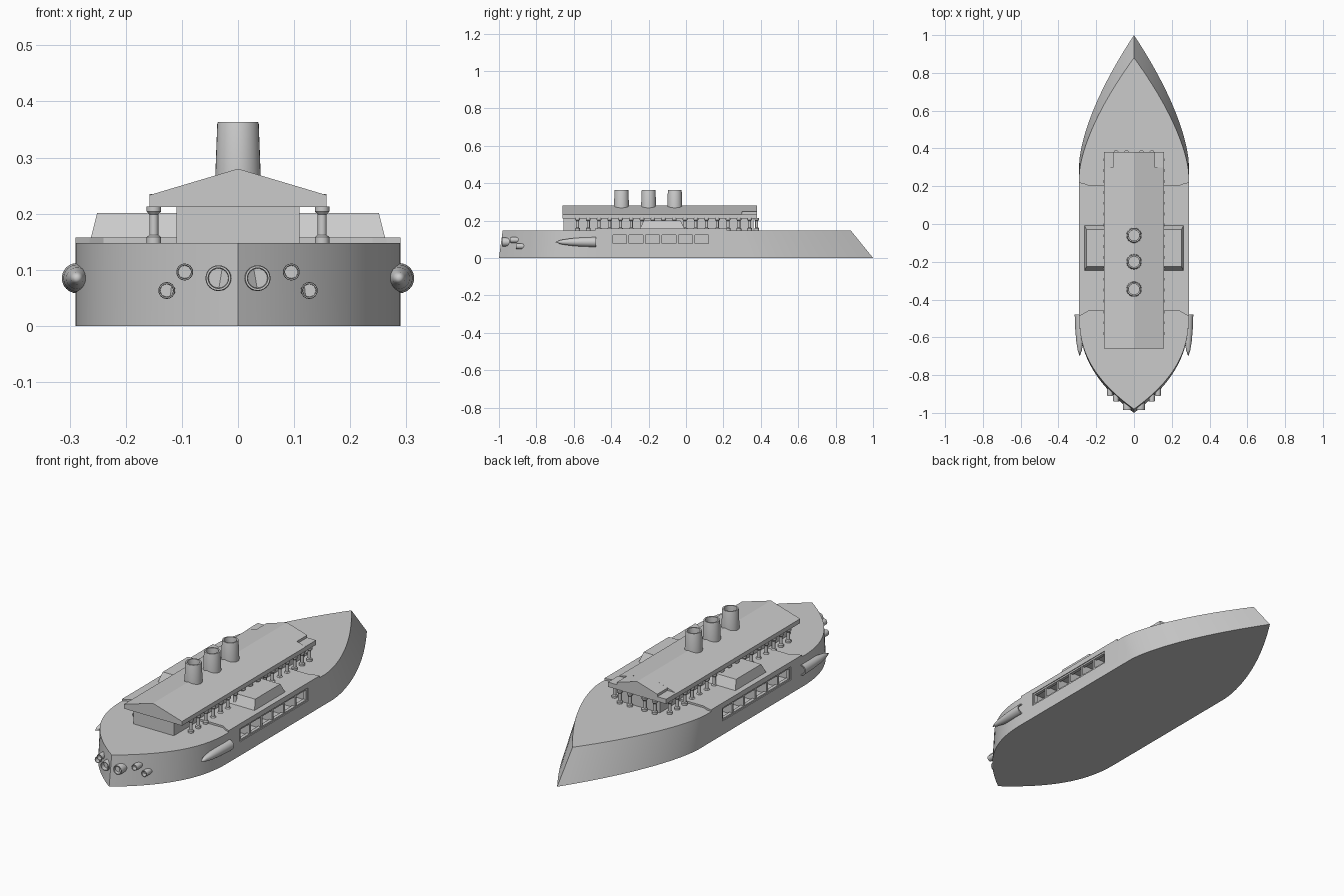
import bpy, bmesh, math
from mathutils import Matrix, Vector

if "Cube" in bpy.data.objects:
    bpy.data.objects.remove(bpy.data.objects["Cube"])


def finish(bm, name, angle=None):
    bmesh.ops.recalc_face_normals(bm, faces=bm.faces)
    me = bpy.data.meshes.new(name)
    bm.to_mesh(me)
    bm.free()
    ob = bpy.data.objects.new(name, me)
    bpy.context.collection.objects.link(ob)
    if angle:
        bpy.ops.object.select_all(action='DESELECT')
        ob.select_set(True)
        bpy.context.view_layer.objects.active = ob
        bpy.ops.object.shade_smooth_by_angle(angle=math.radians(angle))
    return ob


def loft(name, a, b, angle=None):
    """Solid between two matching closed loops of points."""
    bm = bmesh.new()
    va = [bm.verts.new(p) for p in a]
    vb = [bm.verts.new(p) for p in b]
    n = len(va)
    for i in range(n):
        j = (i + 1) % n
        bm.faces.new((va[i], va[j], vb[j], vb[i]))
    bm.faces.new(va)
    bm.faces.new(vb)
    return finish(bm, name, angle)


def box(name, x, y, z, inset=(0, 0, 0, 0)):
    """Box from ranges; inset shrinks the top at x0, x1, y0, y1."""
    i = inset
    rect = lambda a, b, c, d, h: [(a, c, h), (b, c, h), (b, d, h), (a, d, h)]
    return loft(name, rect(*x, *y, z[0]),
                rect(x[0] + i[0], x[1] - i[1], y[0] + i[2], y[1] - i[3], z[1]))


def lathe(name, profile, loc, axis=(0, 0, 1), seg=24):
    """Revolve (radius, height) points about an axis through loc."""
    bm = bmesh.new()
    rings = []
    for r, h in profile:
        if r < 1e-5:
            rings.append([bm.verts.new((0, 0, h))])
        else:
            rings.append([bm.verts.new((r * math.cos(2 * math.pi * k / seg),
                                        r * math.sin(2 * math.pi * k / seg), h)) for k in range(seg)])
    for p, q in zip(rings, rings[1:]):
        for k in range(seg):
            m = (k + 1) % seg
            f = [p[k % len(p)], p[m % len(p)], q[m % len(q)], q[k % len(q)]]
            bm.faces.new(list(dict.fromkeys(f)))
    rot = Vector((0, 0, 1)).rotation_difference(Vector(axis)).to_matrix().to_4x4()
    bm.transform(Matrix.Translation(loc) @ rot)
    return finish(bm, name, 35)


# Hull: pointed plan, raked bow
def outline(bow0, bow1, stern0, stern1, z, n=20):
    half = []
    for k in range(n + 1):
        t = 1 - k / n
        half.append((0.29 * (1 - t ** 1.55), bow0 + (bow1 - bow0) * t, z))
    for k in range(n + 1):
        t = k / n
        half.append((0.29 * (1 - t ** 2.4), stern0 + (stern1 - stern0) * t, z))
    return half + [(-x, y, h) for x, y, h in half[-2:0:-1]]


hull = loft("hull", outline(0.32, 1, -0.48, -1, 0), outline(0.26, 0.88, -0.48, -0.98, 0.148))

# Long side openings cut into the hull
for s in (-1, 1):
    cut = box("opening_cutter", sorted((s * 0.225, s * 0.35)), (-0.40, 0.13), (0.068, 0.132))
    cut.hide_render = True
    mod = hull.modifiers.new("opening", 'BOOLEAN')
    mod.operation, mod.object, mod.solver = 'DIFFERENCE', cut, 'EXACT'
    bpy.ops.object.select_all(action='DESELECT')
    bpy.context.view_layer.objects.active = hull
    hull.select_set(True)
    bpy.ops.object.modifier_apply(modifier=mod.name)
    bpy.data.objects.remove(cut)
bpy.ops.object.shade_smooth_by_angle(angle=math.radians(20))

# Raised midship deck
edge = [(0.16, 0.205), (0.24, 0.205), (0.265, 0.215), (0.29, 0.22),
        (0.29, -0.487), (0.265, -0.475), (0.24, -0.46), (0.16, -0.46)]
plan = edge + [(-x, y) for x, y in reversed(edge)]
loft("mid_deck", [(x, y, 0.14) for x, y in plan], [(x, y, 0.157) for x, y in plan])

# Cabin house and gabled roof
box("cabin", (-0.11, 0.11), (-0.655, 0.36), (0.145, 0.24))


def gable(name, w, eave, top, y0, y1):
    prof = [(-w, eave), (w, eave), (w, top), (0, 0.28), (-w, top)]
    loft(name, [(x, y0, z) for x, z in prof], [(x, y1, z) for x, z in prof])


gable("roof", 0.158, 0.212, 0.233, -0.66, 0.30)
gable("roof_bow_end", 0.11, 0.212, 0.247, 0.30, 0.38)

# Funnels with open tops
for y in (-0.06, -0.20, -0.345):
    lathe("funnel", [(0.041, 0.255), (0.040, 0.28), (0.037, 0.36), (0.036, 0.363),
                     (0.029, 0.363), (0.028, 0.355), (0.028, 0.29), (0, 0.29)], (0, y, 0), seg=32)

# Veranda columns
column = [(0, 0.146), (0.013, 0.146), (0.013, 0.158), (0.008, 0.162),
          (0.008, 0.198), (0.013, 0.204), (0.013, 0.213), (0, 0.213)]
for s in (-1, 1):
    box("roof_corner", sorted((s * 0.11, s * 0.158)), (0.30, 0.38), (0.212, 0.235))
    for k in range(17):
        lathe("column", column, (s * 0.15, -0.58 + k * 0.0575, 0), seg=12)
    for x in (0.04, 0.095):
        lathe("bow_column", column, (s * x, 0.378, 0), seg=12)

    # Side deckhouses
    ins = (0, 0.013, 0.025, 0.025)
    if s < 0:
        ins = (0.013, 0, 0.025, 0.025)
    box("deckhouse", sorted((s * 0.11, s * 0.264)), (-0.25, -0.005), (0.15, 0.201), ins)

    # Opening posts and rim
    for k in range(1, 6):
        y = -0.40 + 0.53 * k / 6
        box("opening_post", sorted((s * 0.225, s * 0.284)), (y - 0.006, y + 0.006), (0.066, 0.134))
    for z in (0.068, 0.124):
        box("opening_rail", sorted((s * 0.27, s * 0.286)), (-0.40, 0.13), (z, z + 0.008))
    for y in (-0.40, 0.12):
        box("opening_jamb", sorted((s * 0.27, s * 0.286)), (y, y + 0.01), (0.068, 0.132))

    # Side tubes, open toward the bow
    lathe("side_tube", [(0, -0.22), (0.011, -0.19), (0.019, -0.14), (0.024, -0.08), (0.027, 0),
                        (0.021, 0), (0.020, -0.05), (0, -0.05)],
          (s * 0.287, -0.48, 0.085), (0, 1, 0))

    # Stern ports
    for x, z, r, y in ((0.035, 0.085, 0.023, -0.985), (0.095, 0.096, 0.015, -0.94), (0.127, 0.063, 0.015, -0.91)):
        lathe("stern_port", [(0, -0.06), (r * 0.9, -0.06), (r, -0.03), (r, -0.005), (r * 0.95, 0),
                             (r * 0.8, 0), (r * 0.75, -0.02), (0, -0.02)],
              (s * x, y, z), (0, -1, 0))
